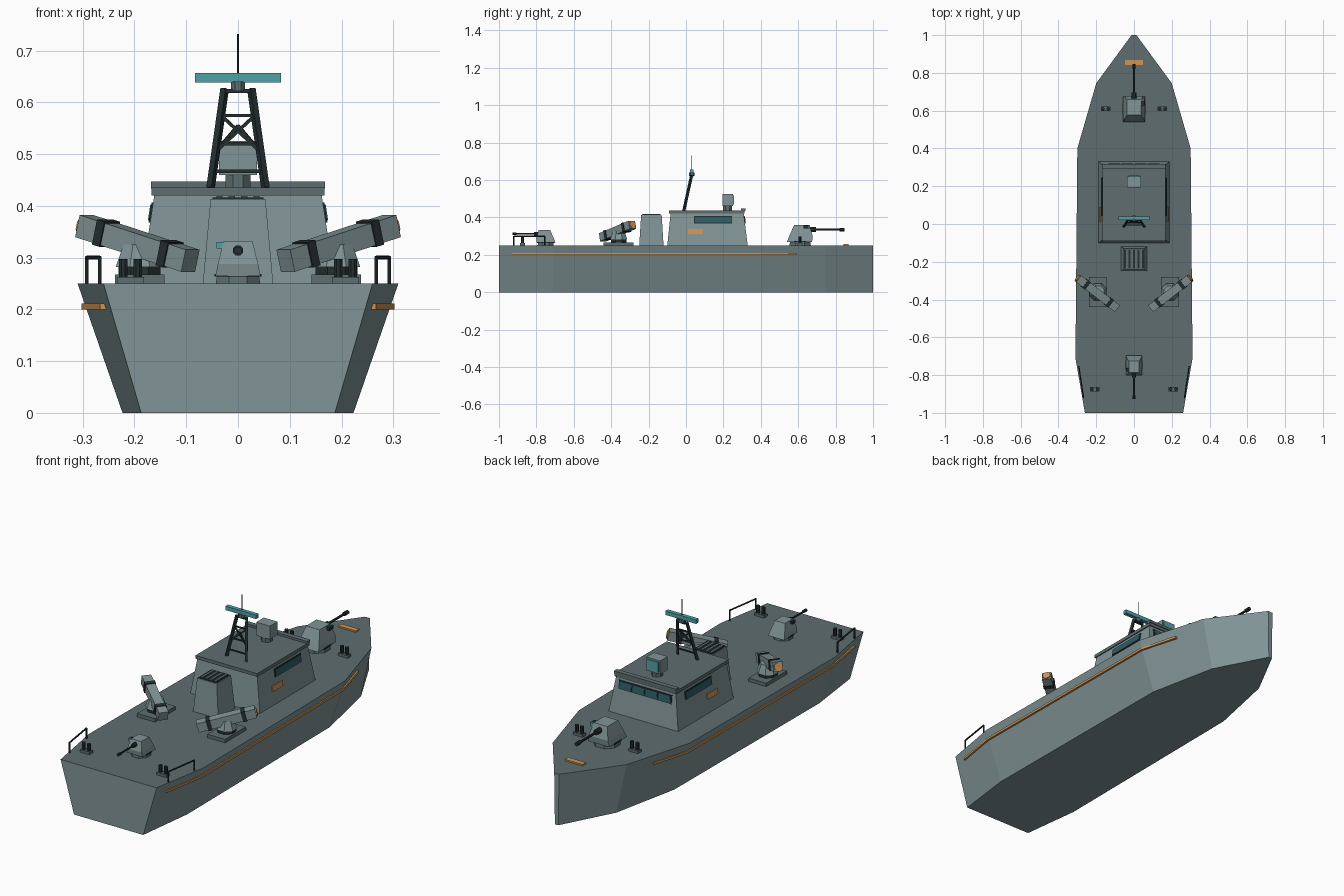
import bpy, bmesh, math
from mathutils import Vector, Matrix

cube = bpy.data.objects.get("Cube")
if cube:
    bpy.data.objects.remove(cube, do_unlink=True)


def material(name, r, g, b):
    m = bpy.data.materials.new(name)
    m.use_nodes = True
    m.diffuse_color = (r, g, b, 1)
    m.node_tree.nodes["Principled BSDF"].inputs["Base Color"].default_value = (r, g, b, 1)
    return m


GREY = material("hull grey", 0.22, 0.295, 0.305)
DECK = material("deck grey", 0.112, 0.155, 0.16)
DARK = material("dark metal", 0.018, 0.028, 0.03)
TEAL = material("sensor teal", 0.08, 0.36, 0.39)
GLASS = material("window glass", 0.025, 0.11, 0.13)
ORANGE = material("orange marking", 0.62, 0.30, 0.09)


def loft(name, rings, *mats):
    """Closed solid through rings with equal point counts."""
    bm = bmesh.new()
    loops = [[bm.verts.new(p) for p in ring] for ring in rings]
    n = len(loops[0])
    for a, b in zip(loops, loops[1:]):
        for i in range(n):
            bm.faces.new((a[i], a[(i + 1) % n], b[(i + 1) % n], b[i]))
    bm.faces.new(loops[0][::-1])
    bm.faces.new(loops[-1])
    bmesh.ops.recalc_face_normals(bm, faces=bm.faces)
    mesh = bpy.data.meshes.new(name)
    bm.to_mesh(mesh)
    bm.free()
    for m in mats:
        mesh.materials.append(m)
    ob = bpy.data.objects.new(name, mesh)
    bpy.context.collection.objects.link(ob)
    return ob


def rect(x0, x1, y0, y1, z):
    return [(x0, y0, z), (x1, y0, z), (x1, y1, z), (x0, y1, z)]


def box(name, x0, x1, y0, y1, z0, z1, mat):
    return loft(name, [rect(x0, x1, y0, y1, z0), rect(x0, x1, y0, y1, z1)], mat)


def drum(name, x, y, z0, z1, r0, r1, mat, n=8):
    def ring(r, z):
        turns = [(i + 0.5) * math.tau / n for i in range(n)]
        return [(x + r * math.cos(t), y + r * math.sin(t), z) for t in turns]
    return loft(name, [ring(r0, z0), ring(r1, z1)], mat)


def beam(name, a, b, r, mat, n=6):
    """Straight bar from a to b; n=4 makes a square bar of half width r."""
    a, b = Vector(a), Vector(b)
    d = (b - a).normalized()
    side = d.cross((0, 0, 1))
    side = side.normalized() if side.length > 1e-4 else Vector((1, 0, 0))
    up = side.cross(d)
    rad = r / math.cos(math.pi / n) if n == 4 else r
    turns = [(i + 0.5) * math.tau / n for i in range(n)]
    offs = [(side * math.cos(t) + up * math.sin(t)) * rad for t in turns]
    return loft(name, [[a + o for o in offs], [b + o for o in offs]], mat)


# Hull: mirrored half outline, narrower at the keel, deck face coloured by direction
TOP = 0.25
STATIONS = [(0.26, -1), (0.31, -0.71), (0.30, 0.40), (0.20, 0.745), (0.013, 1)]


def outline(scale, z):
    half = [(x * scale, y, z) for x, y in STATIONS]
    return half + [(-x, y, z) for x, y, z in reversed(half)]


hull = loft("hull", [outline(0.72, 0), outline(1, TOP)], GREY, DECK)
for f in hull.data.polygons:
    f.material_index = int(f.normal.z > 0.9)


def hull_side(y, z):
    """Half width of the hull at a given length and height."""
    for (xa, ya), (xb, yb) in zip(STATIONS, STATIONS[1:]):
        if ya <= y <= yb:
            return (xa + (xb - xa) * (y - ya) / (yb - ya)) * (0.72 + 0.28 * z / TOP)


# Side stripes and stern rails
for s, side in ((1, "left"), (-1, "right")):
    rings = []
    for y in (-0.93, -0.71, 0.40, 0.59):
        x = hull_side(y, 0.205)
        ring = rect(x - 0.006, x + 0.008, 0, 0, 0)
        rings.append([(s * (x + dx), y, z) for dx, z in
                      ((-0.008, 0.2), (0.008, 0.2), (0.008, 0.211), (-0.008, 0.211))])
    loft(side + "_stripe", rings, ORANGE)
    ends = [(s * 0.267, -0.92), (s * 0.292, -0.755)]
    for i, (x, y) in enumerate(ends):
        beam(f"{side}_rail_post_{i}", (x, y, TOP), (x, y, 0.302), 0.004, DARK)
    beam(side + "_rail_bar", (*ends[0], 0.3), (*ends[1], 0.3), 0.004, DARK)

    # Mooring bollards
    for end, bx, by in (("bow", 0.15, 0.61), ("stern", 0.208, -0.875)):
        name = f"{side}_{end}_bollard"
        box(name + "_plate", s * bx - 0.026, s * bx + 0.026, by - 0.013, by + 0.013,
            TOP, 0.263, DECK)
        for i in (-1, 1):
            drum(f"{name}_post_{i}", s * bx + i * 0.014, by, 0.26, 0.297, 0.009, 0.009, DARK)

# Bow marking
box("bow_marking", -0.048, 0.048, 0.842, 0.868, TOP, 0.257, ORANGE)

# Cabin with sloped walls
Z0, Z1 = TOP, 0.425
loft("cabin", [rect(-0.188, 0.188, -0.10, 0.33, Z0), rect(-0.161, 0.161, -0.082, 0.308, Z1)], GREY)
box("cabin_roof", -0.167, 0.167, -0.09, 0.314, 0.42, 0.436, DECK)
box("roof_visor", -0.168, 0.168, 0.294, 0.318, 0.434, 0.447, DECK)


def slope(z, low, high):
    return low + (high - low) * (z - Z0) / (Z1 - Z0)


def wall_plate(name, s, y0, y1, z0, z1, mat, out=0.004):
    def ring(z):
        x = slope(z, 0.188, 0.161)
        return rect(s * (x - 0.003), s * (x + out), y0, y1, z)
    loft(name, [ring(z0), ring(z1)], mat)


def front_plate(name, x0, x1, z0, z1, mat, out=0.004):
    def ring(z):
        y = slope(z, 0.33, 0.308)
        return rect(x0, x1, y - 0.003, y + out, z)
    loft(name, [ring(z0), ring(z1)], mat)


for s, side in ((1, "left"), (-1, "right")):
    wall_plate(side + "_window_frame", s, 0.043, 0.247, 0.368, 0.407, DARK, 0.003)
    wall_plate(side + "_window", s, 0.047, 0.243, 0.372, 0.403, GLASS, 0.005)
    wall_plate(side + "_cabin_marking", s, 0.01, 0.09, 0.312, 0.338, ORANGE)
front_plate("front_window_frame", -0.143, 0.143, 0.367, 0.408, DARK, 0.003)
for i in range(4):
    x = -0.105 + i * 0.07
    front_plate(f"front_window_{i}", x - 0.031, x + 0.031, 0.371, 0.404, GLASS, 0.005)

# Funnel with slatted top
loft("funnel", [rect(-0.068, 0.068, -0.25, -0.12, TOP), rect(-0.053, 0.053, -0.24, -0.13, 0.413)], GREY)
box("funnel_grille", -0.049, 0.049, -0.236, -0.134, 0.41, 0.416, DARK)
for i in range(4):
    x = -0.036 + i * 0.024
    box(f"funnel_slat_{i}", x - 0.006, x + 0.006, -0.232, -0.138, 0.414, 0.419, DECK)

# Lattice mast leaning forward
def mast_point(s, z):
    t = (z - 0.435) / 0.19
    return (s * (0.053 - 0.027 * t), -0.012 + 0.042 * t, z)


for s in (-1, 1):
    beam(f"mast_leg_{s}", mast_point(s, 0.435), mast_point(s, 0.626), 0.006, DARK, 4)
    beam(f"mast_brace_{s}", mast_point(s, 0.575), mast_point(-s, 0.505), 0.003, DARK, 4)
    beam(f"mast_lower_brace_{s}", mast_point(s, 0.505), mast_point(0, 0.555), 0.003, DARK, 4)
for z in (0.467, 0.52, 0.575):
    beam(f"mast_rung_{z}", mast_point(-1, z), mast_point(1, z), 0.003, DARK, 4)
box("mast_head", -0.026, 0.026, 0.022, 0.04, 0.618, 0.626, DARK)
drum("radar_base", 0, 0.031, 0.622, 0.64, 0.015, 0.015, DECK)
box("radar_bar", -0.083, 0.083, 0.021, 0.041, 0.638, 0.657, TEAL)
beam("whip_antenna", (0, 0.031, 0.655), (0, 0.031, 0.732), 0.002, DARK)

# Roof sensor
drum("sensor_neck", 0, 0.222, 0.435, 0.465, 0.026, 0.026, DECK)
box("sensor_box", -0.037, 0.037, 0.194, 0.252, 0.46, 0.525, GREY)
box("sensor_face", -0.029, 0.029, 0.25, 0.256, 0.468, 0.517, TEAL)


# Gun turrets, modelled facing +y and then placed
def turret(name, y, size, turn):
    parts = [
        drum(name + "_pedestal", 0, 0, 0, 0.022, 0.062, 0.058, DECK),
        loft(name + "_housing", [rect(-0.058, 0.058, -0.07, 0.064, 0.02),
                                 rect(-0.052, 0.052, -0.058, 0.068, 0.05),
                                 rect(-0.037, 0.037, -0.032, 0.05, 0.11)], GREY),
        drum(name + "_collar", 0, 0, 0.018, 0.024, 0.066, 0.066, DARK),
        beam(name + "_mantlet", (0, 0.045, 0.085), (0, 0.085, 0.085), 0.014, DARK, 8),
        beam(name + "_barrel", (0, 0.05, 0.085), (0, 0.235, 0.085), 0.006, DARK, 8),
        beam(name + "_muzzle", (0, 0.21, 0.085), (0, 0.237, 0.085), 0.01, DARK, 8),
        box(name + "_sight", 0.036, 0.056, 0.018, 0.046, 0.09, 0.106, DARK),
        box(name + "_sight_lens", 0.034, 0.056, 0.045, 0.052, 0.09, 0.107, TEAL),
    ]
    place = Matrix.Translation((0, y, TOP)) @ Matrix.Rotation(turn, 4, "Z") @ Matrix.Scale(size, 4)
    for p in parts:
        p.data.transform(place)


turret("bow_gun", 0.61, 1, 0)
turret("stern_gun", -0.75, 0.75, math.pi)

# Missile launchers aimed outward and forward
for s, side in ((1, "left"), (-1, "right")):
    name = side + "_launcher"
    x, y = s * 0.19, -0.36
    box(name + "_pad", x - 0.048, x + 0.048, y - 0.08, y + 0.08, TOP, 0.267, DECK)
    drum(name + "_ring", x, y, 0.265, 0.284, 0.044, 0.044, DARK)
    drum(name + "_mount", x, y, 0.282, 0.325, 0.05, 0.034, GREY)
    low, high = Vector((s * 0.092, -0.445, 0.294)), Vector((s * 0.297, -0.287, 0.361))
    beam(name + "_tube", low, high, 0.022, GREY, 4)
    for i, t in enumerate((0.16, 0.76)):
        beam(f"{name}_band_{i}", low.lerp(high, t), low.lerp(high, t + 0.07), 0.025, DARK, 4)
    beam(name + "_cap", low.lerp(high, 0.98), low.lerp(high, 1.02), 0.02, ORANGE, 8)
